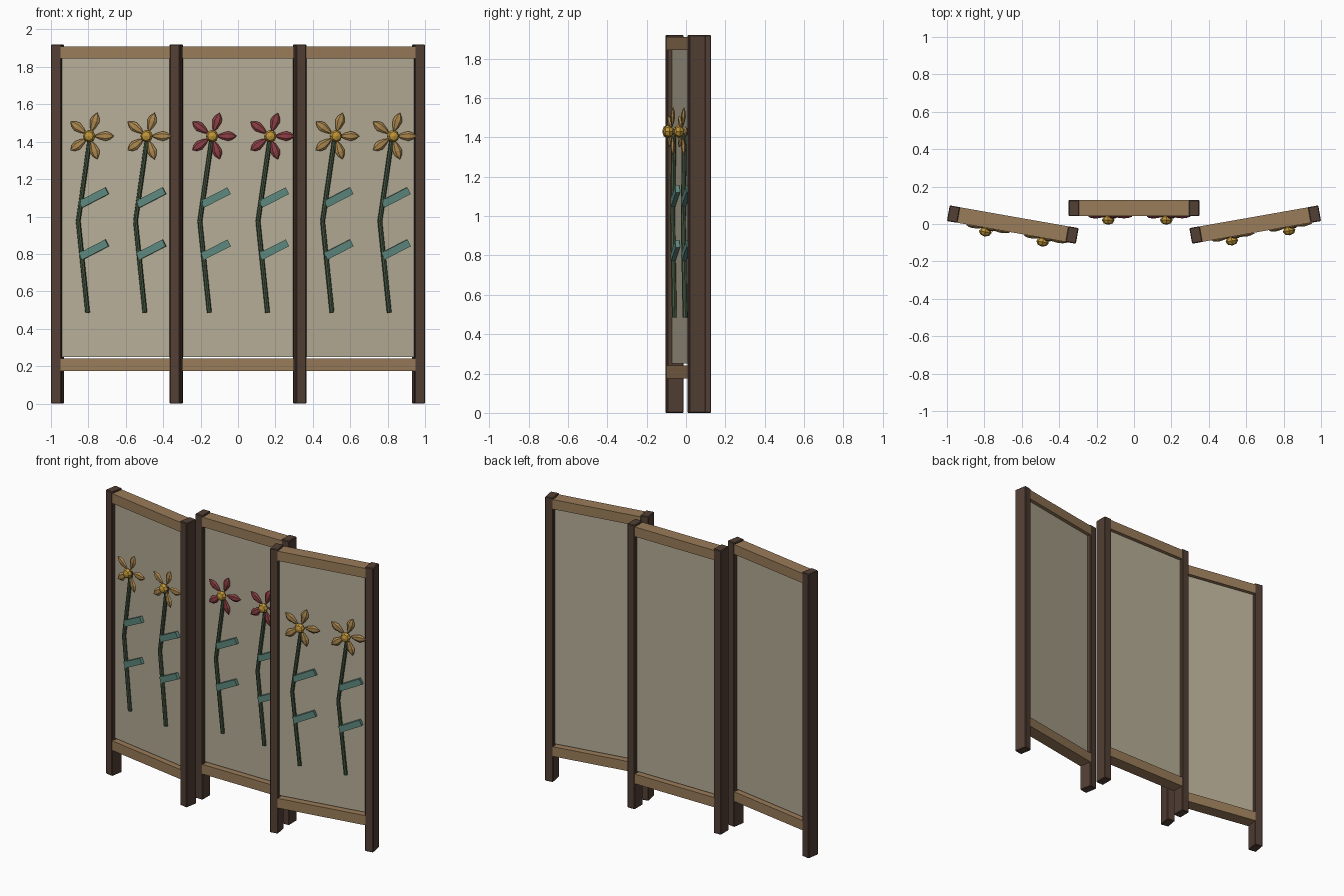
import bpy, bmesh
from math import radians, sin, cos, tau
from mathutils import Matrix, Vector

if "Cube" in bpy.data.objects:
    bpy.data.objects.remove(bpy.data.objects["Cube"])


def material(name, rgb, alpha=1.0):
    m = bpy.data.materials.new(name)
    m.diffuse_color = (*rgb, alpha)
    m.use_nodes = True
    m.node_tree.nodes["Principled BSDF"].inputs["Base Color"].default_value = m.diffuse_color
    return m


DARK = material("dark_wood", (0.085, 0.05, 0.035))
LIGHT = material("light_wood", (0.32, 0.2, 0.1))
CLOTH = material("cloth", (0.47, 0.42, 0.31), 0.85)
GREEN = material("stem_green", (0.06, 0.1, 0.055))
TEAL = material("leaf_teal", (0.11, 0.25, 0.21))
OCHRE = material("ochre", (0.42, 0.25, 0.08))
RED = material("red", (0.27, 0.05, 0.06))
GOLD = material("gold", (0.52, 0.3, 0.04))


def finish(bm, name, mat, frame):
    bmesh.ops.recalc_face_normals(bm, faces=bm.faces)
    me = bpy.data.meshes.new(name)
    bm.to_mesh(me)
    bm.free()
    me.materials.append(mat)
    ob = bpy.data.objects.new(name, me)
    ob.matrix_world = frame
    bpy.context.collection.objects.link(ob)
    return ob


def box(name, mat, frame, centre, size, tilt=0, bevel=0):
    bm = bmesh.new()
    m = Matrix.Translation(centre) @ Matrix.Rotation(-tilt, 4, 'Y') @ Matrix.Diagonal((*size, 1))
    bmesh.ops.create_cube(bm, size=1, matrix=m)
    if bevel:
        bmesh.ops.bevel(bm, geom=bm.edges[:], offset=bevel, segments=1, affect='EDGES')
    return finish(bm, name, mat, frame)


def add_rod(bm, a, b, r, sides=8):
    a, b = Vector(a), Vector(b)
    rot = (b - a).to_track_quat('Z', 'Y').to_matrix().to_4x4()
    bmesh.ops.create_cone(bm, cap_ends=True, segments=sides, radius1=r, radius2=r,
                          depth=(b - a).length, matrix=Matrix.Translation((a + b) / 2) @ rot)


def add_petal(bm, centre, angle, sides=6, flat=0.45):
    # leaf profile (distance from flower centre, half width) spun and flattened
    prof = [(0.02, 0), (0.05, 0.016), (0.085, 0.026), (0.108, 0.019), (0.132, 0)]
    turn = Matrix.Translation(centre) @ Matrix.Rotation(-angle, 4, 'Y')
    rings = []
    for d, r in prof:
        n = sides if r else 1
        rings.append([bm.verts.new(turn @ Vector((d, r * flat * sin(tau * k / sides),
                                                  r * cos(tau * k / sides)))) for k in range(n)])
    for p, q in zip(rings, rings[1:]):
        for k in range(sides):
            j = (k + 1) % sides
            loop = [p[k % len(p)], p[j % len(p)], q[j % len(q)], q[k % len(q)]]
            bm.faces.new(list(dict.fromkeys(loop)))


def flower(label, frame, x, petal_mat):
    # bent stem
    bm = bmesh.new()
    path = [(x - 0.015, -0.03, 0.485), (x - 0.066, -0.03, 0.975), (x, -0.036, 1.43)]
    for a, b in zip(path, path[1:]):
        add_rod(bm, a, b, 0.0125)
    finish(bm, label + "_stem", GREEN, frame)
    # slanted leaves
    for i, z in enumerate((0.823, 1.102)):
        box(f"{label}_leaf_{i}", TEAL, frame, (x + 0.02, -0.032, z), (0.159, 0.022, 0.04), radians(27))
    # five petals
    bm = bmesh.new()
    for k in range(5):
        add_petal(bm, (x, -0.045, 1.43), tau * k / 5)
    finish(bm, label + "_petals", petal_mat, frame)
    # faceted flower heart
    bm = bmesh.new()
    m = (Matrix.Translation((x, -0.064, 1.43)) @ Matrix.Rotation(radians(90), 4, 'X')
         @ Matrix.Diagonal((0.034, 0.034, 0.025, 1)))
    bmesh.ops.create_uvsphere(bm, u_segments=8, v_segments=4, radius=1, matrix=m)
    finish(bm, label + "_heart", GOLD, frame)


def panel(label, x, y, angle, petal_mat):
    frame = Matrix.Translation((x, y, 0)) @ Matrix.Rotation(radians(angle), 4, 'Z')
    for side, s in (("left", -1), ("right", 1)):
        box(f"{label}_{side}_post", DARK, frame, (s * 0.322, 0, 0.96), (0.056, 0.085, 1.92), bevel=0.004)
    for part, z in (("bottom", 0.2075), ("top", 1.8775)):
        box(f"{label}_{part}_rail", LIGHT, frame, (0, 0, z), (0.69, 0.084, 0.065))
    box(label + "_cloth", CLOTH, frame, (0, 0, 1.05), (0.60, 0.036, 1.60))
    for i, fx in enumerate((-0.138, 0.173)):
        flower(f"{label}_flower_{i}", frame, fx, petal_mat)


# three folding panels
panel("left_panel", -0.648, -0.003, -10, OCHRE)
panel("middle_panel", 0, 0.085, 0, RED)
panel("right_panel", 0.648, -0.003, 10, OCHRE)
